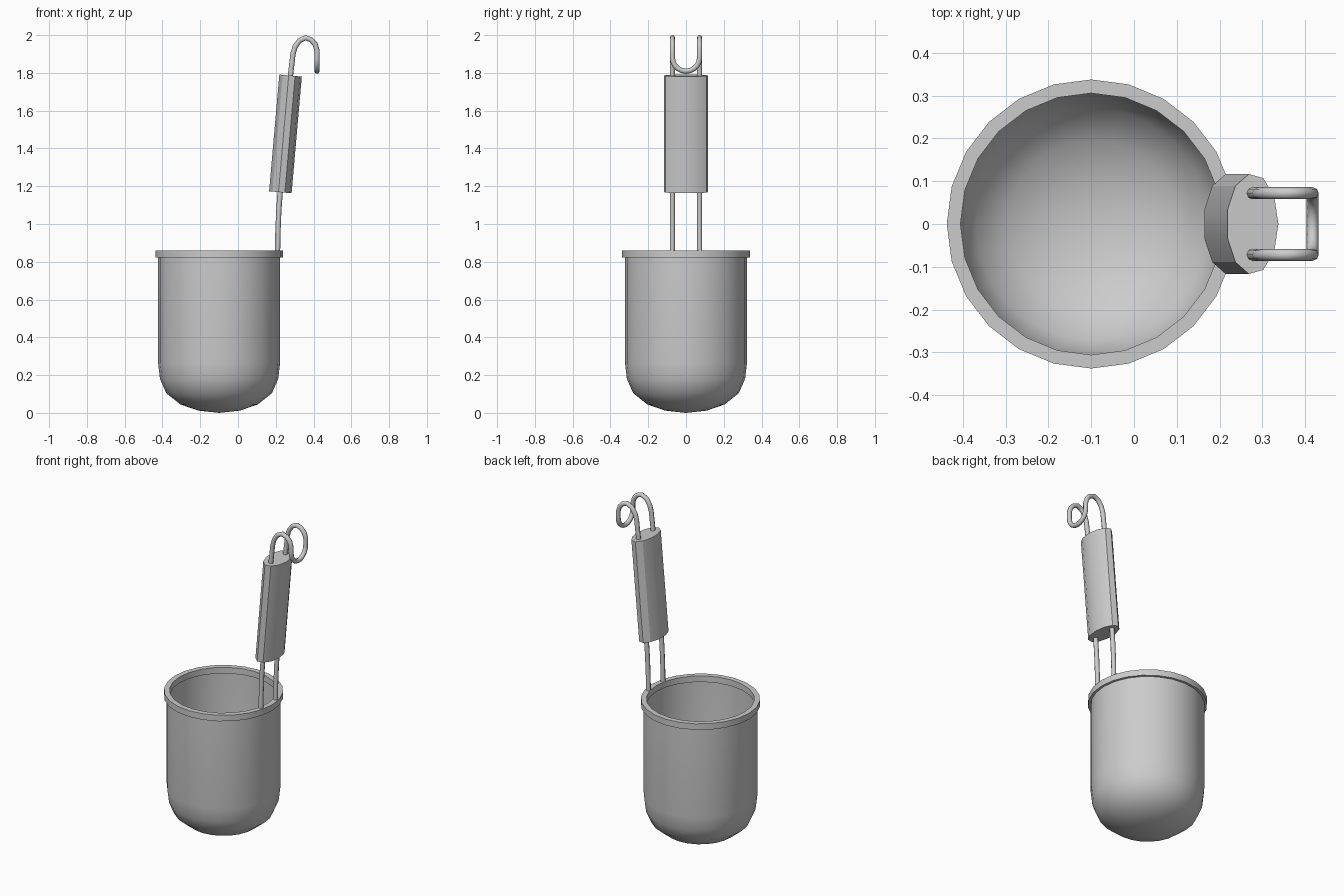
import bpy, math
from math import sin, cos, pi, tau, radians

cube = bpy.data.objects.get("Cube")
if cube:
    bpy.data.objects.remove(cube, do_unlink=True)

CUP_X = -0.1          # cup axis
ROD_Y = 0.072         # half spacing of the wire

metal = bpy.data.materials.new("grey metal")
metal.use_nodes = True
metal.diffuse_color = (0.6, 0.6, 0.6, 1)
metal.node_tree.nodes["Principled BSDF"].inputs["Base Color"].default_value = (0.6, 0.6, 0.6, 1)


def finish(obj, angle=30):
    obj.data.materials.append(metal)
    bpy.ops.object.select_all(action='DESELECT')
    obj.select_set(True)
    bpy.context.view_layer.objects.active = obj
    bpy.ops.object.shade_smooth_by_angle(angle=radians(angle))


def lathe(name, profile, closed=False, sides=24):
    """Revolve (radius, z) points about z; a zero radius becomes a pole."""
    verts, rings, faces = [], [], []
    for r, z in profile:
        count = sides if r > 0 else 1
        rings.append([len(verts) + i for i in range(count)])
        verts += [(r * cos(tau * i / sides), r * sin(tau * i / sides), z) for i in range(count)]
    pairs = list(zip(rings, rings[1:])) + ([(rings[-1], rings[0])] if closed else [])
    for a, b in pairs:
        for i in range(sides):
            j = (i + 1) % sides
            quad = [a[i % len(a)], a[j % len(a)], b[j % len(b)], b[i % len(b)]]
            faces.append(list(dict.fromkeys(quad)))
    mesh = bpy.data.meshes.new(name)
    mesh.from_pydata(verts, [], faces)
    obj = bpy.data.objects.new(name, mesh)
    bpy.context.collection.objects.link(obj)
    obj.location.x = CUP_X
    finish(obj, 35)
    return obj


# Cup: round-bottomed thin shell, outside then inside
outer = [(0, 0.0), (0.11, 0.012), (0.205, 0.045), (0.28, 0.105),
         (0.313, 0.18), (0.323, 0.265), (0.323, 0.84)]
inner = [(max(r - 0.009, 0), z + 0.009) for r, z in reversed(outer[:-1])]
lathe("cup", outer + [(0.314, 0.84)] + inner)

# Rim band
lathe("rim", [(0.338, 0.822), (0.338, 0.86), (0.306, 0.86), (0.306, 0.822)], closed=True)

# Grip: oval prism leaning outward
bpy.ops.mesh.primitive_cylinder_add(vertices=11, radius=1, depth=1)
grip = bpy.context.object
grip.name = "grip"
for v in grip.data.vertices:
    a = math.atan2(v.co.x, v.co.y)
    v.co = (0.061 * cos(a), 0.118 * sin(a), v.co.z * 0.62)
grip.location = (0.25, 0, 1.477)
grip.rotation_euler.y = radians(5)
grip.data.flip_normals()
finish(grip)

# Wire: up one side, over the hook, round the loop and back down
side = [(0.209, 0.83), (0.211, 0.95), (0.216, 1.07), (0.224, 1.18), (0.277, 1.78),
        (0.291, 1.9), (0.302, 1.938), (0.325, 1.971), (0.357, 1.986), (0.387, 1.975),
        (0.408, 1.952), (0.418, 1.92), (0.418, 1.881)]
path = [(x, -ROD_Y, z) for x, z in side]
path += [(0.418, -ROD_Y * cos(pi * i / 10), 1.881 - ROD_Y * sin(pi * i / 10)) for i in range(1, 10)]
path += [(x, ROD_Y, z) for x, z in reversed(side)]
curve = bpy.data.curves.new("wire_hook", 'CURVE')
curve.dimensions = '3D'
curve.bevel_depth = 0.014
curve.bevel_resolution = 2
curve.use_fill_caps = True
spline = curve.splines.new('POLY')
spline.points.add(len(path) - 1)
for p, co in zip(spline.points, path):
    p.co = (*co, 1)
wire = bpy.data.objects.new("wire_hook", curve)
bpy.context.collection.objects.link(wire)
bpy.ops.object.select_all(action='DESELECT')
wire.select_set(True)
bpy.context.view_layer.objects.active = wire
bpy.ops.object.convert(target='MESH')
finish(bpy.context.object, 60)
